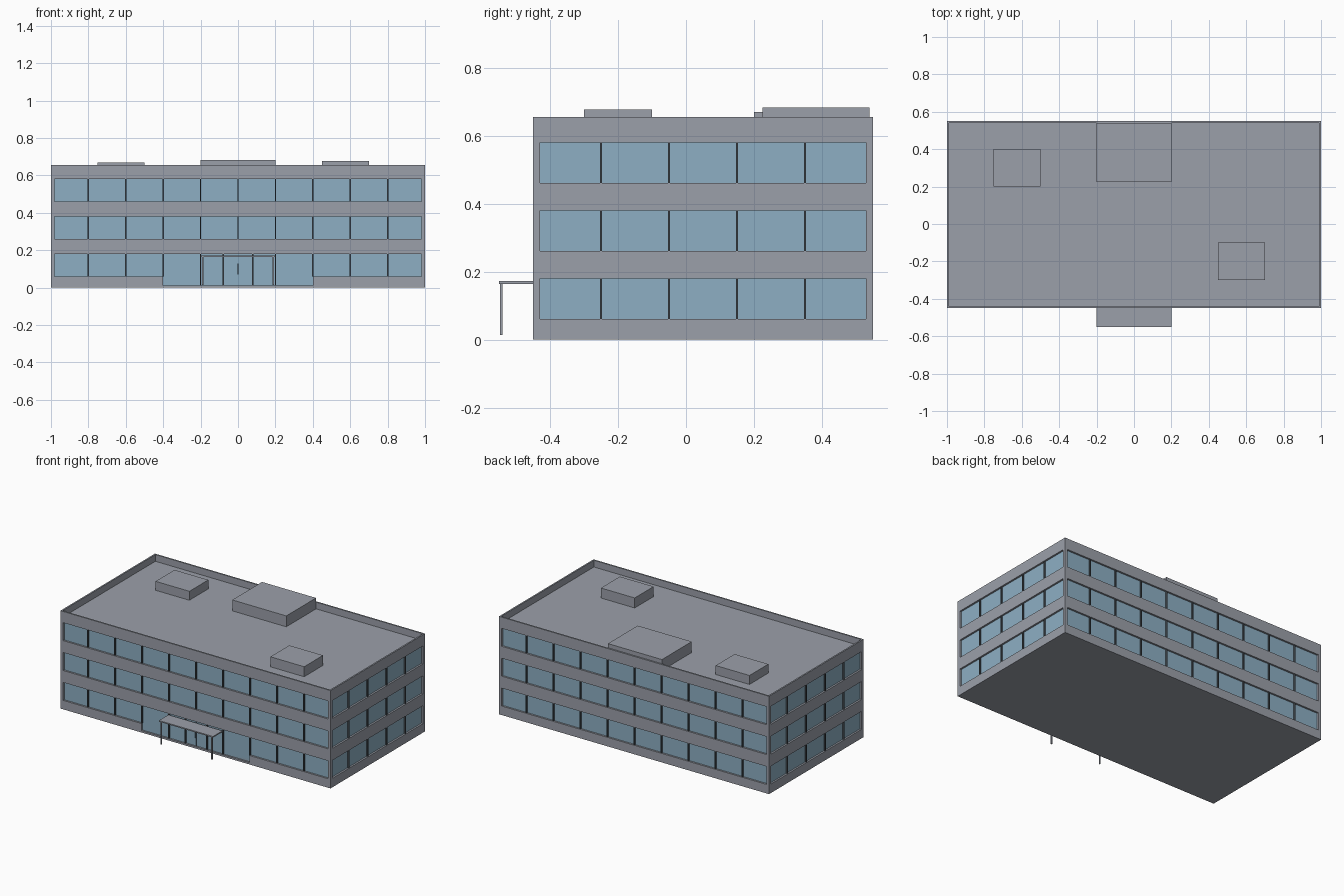
import bpy, bmesh

if "Cube" in bpy.data.objects:
    bpy.data.objects.remove(bpy.data.objects["Cube"])

def material(name, rgb):
    m = bpy.data.materials.new(name)
    m.diffuse_color = (*rgb, 1)
    m.use_nodes = True
    m.node_tree.nodes["Principled BSDF"].inputs["Base Color"].default_value = m.diffuse_color
    return m

concrete = material("concrete grey", (0.33, 0.35, 0.40))
glass = material("window blue", (0.27, 0.43, 0.55))
frame = material("frame dark grey", (0.07, 0.085, 0.10))

def finish(name, bm, mat):
    bmesh.ops.recalc_face_normals(bm, faces=bm.faces)
    me = bpy.data.meshes.new(name)
    bm.to_mesh(me)
    bm.free()
    me.materials.append(mat)
    ob = bpy.data.objects.new(name, me)
    bpy.context.collection.objects.link(ob)
    return ob

def prism(bm, outline, z0, z1):
    """Extrude a flat outline from z0 to z1."""
    face = bm.faces.new([bm.verts.new((x, y, z0)) for x, y in outline])
    top = bmesh.ops.extrude_face_region(bm, geom=[face])["geom"]
    for v in top:
        if isinstance(v, bmesh.types.BMVert):
            v.co.z = z1

def box(bm, x0, x1, y0, y1, z0, z1):
    prism(bm, [(x0, y0), (x1, y0), (x1, y1), (x0, y1)], z0, z1)

X, Y0, Y1 = 1.0, -0.45, 0.55       # building footprint
TOP, ROOF = 0.655, 0.61            # parapet top and roof deck
D = 0.012                          # window recess
ROWS = [(0.06, 0.18), (0.26, 0.38), (0.46, 0.58)]

# Recessed glass core, seen between the floor bands
bm = bmesh.new()
box(bm, -X + D, X - D, Y0 + D, Y1 - D, 0.01, 0.59)
finish("window_glass", bm, glass)

# Floor bands; the lowest is notched for the glazed entrance
bm = bmesh.new()
box(bm, -X, X, Y0, Y1, 0, 0.012)
prism(bm, [(-X, Y0), (-0.4, Y0), (-0.4, Y0 + D), (0.4, Y0 + D), (0.4, Y0),
           (X, Y0), (X, Y1), (-X, Y1)], 0.012, 0.06)
box(bm, -X, X, Y0, Y1, 0.18, 0.26)
box(bm, -X, X, Y0, Y1, 0.38, 0.46)
box(bm, -X, X, Y0, Y1, 0.58, ROOF)
finish("floor_bands", bm, concrete)

# Corner posts between the bands
bm = bmesh.new()
for z0, z1 in ROWS:
    for x in (-X, X - 0.02):
        for y in (Y0, Y1 - 0.02):
            box(bm, x, x + 0.02, y, y + 0.02, z0, z1)
finish("corner_posts", bm, concrete)

# Parapet around the roof
bm = bmesh.new()
T = 0.01
box(bm, -X, X, Y0, Y0 + T, ROOF, TOP)
box(bm, -X, X, Y1 - T, Y1, ROOF, TOP)
for x in (-X, X - T):
    box(bm, x, x + T, Y0 + T, Y1 - T, ROOF, TOP)
finish("parapet", bm, concrete)

# Window mullions on all four sides
bm = bmesh.new()
W = 0.0035
for row, (z0, z1) in enumerate(ROWS):
    for i in range(-4, 5):
        x = i * 0.2
        low = 0.012 if row == 0 and abs(i) < 2 else z0
        if not (row == 0 and i == 0):
            box(bm, x - W, x + W, Y0 + 0.002, Y0 + D, low, z1)
        box(bm, x - W, x + W, Y1 - D, Y1 - 0.002, z0, z1)
    for y in (-0.25, -0.05, 0.15, 0.35):
        box(bm, X - D, X - 0.002, y - W, y + W, z0, z1)
        box(bm, -X + 0.002, -X + D, y - W, y + W, z0, z1)
finish("mullions", bm, frame)

# Entrance doors: side frames, meeting line and pull handles
bm = bmesh.new()
for x in (-0.08, 0.08):
    box(bm, x - 0.004, x + 0.004, Y0 + 0.002, Y0 + D, 0.012, 0.18)
box(bm, -0.0012, 0.0012, Y0 + 0.006, Y0 + D, 0.012, 0.18)
for x in (-0.004, 0.004):
    box(bm, x - 0.001, x + 0.001, Y0 + 0.001, Y0 + 0.004, 0.07, 0.13)
finish("door_frame", bm, frame)

# Entrance canopy with two slim posts
bm = bmesh.new()
box(bm, -0.2, 0.2, -0.55, Y0, 0.164, 0.172)
finish("canopy", bm, concrete)
bm = bmesh.new()
for x in (-0.188, 0.188):
    box(bm, x - 0.004, x + 0.004, -0.547, -0.539, 0.014, 0.164)
finish("canopy_posts", bm, concrete)

# Rooftop plant boxes
for name, x0, x1, y0, y1, top in [("roof_unit_left", -0.75, -0.5, 0.2, 0.4, 0.67),
                                  ("roof_unit_centre", -0.2, 0.2, 0.225, 0.54, 0.683),
                                  ("roof_unit_right", 0.45, 0.7, -0.3, -0.1, 0.677)]:
    bm = bmesh.new()
    box(bm, x0, x1, y0, y1, ROOF, top)
    finish(name, bm, concrete)
